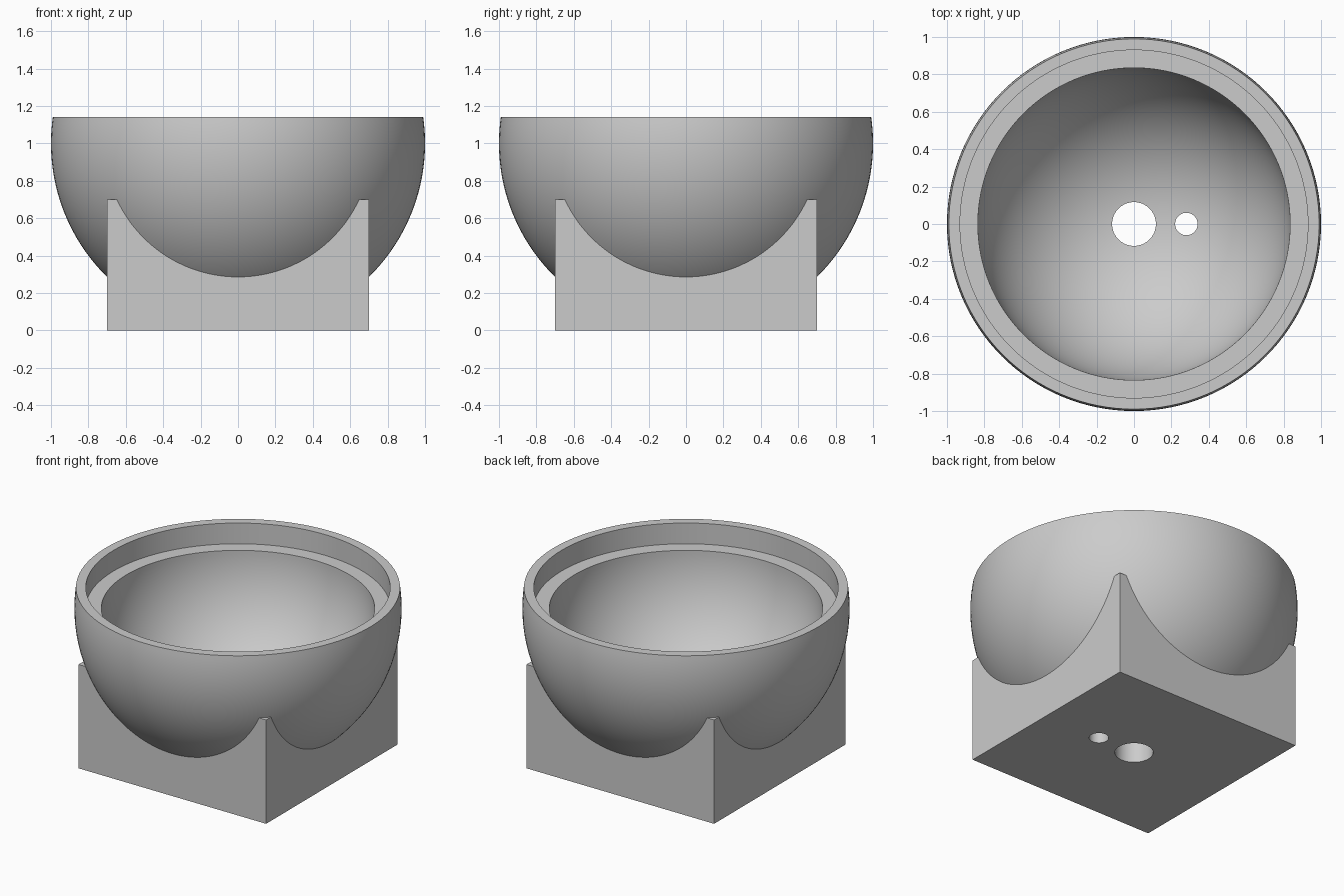
import bpy
import bmesh
import math

cube = bpy.data.objects.get("Cube")
if cube:
    bpy.data.objects.remove(cube, do_unlink=True)

SEGMENTS = 128
RADIUS, INNER = 1.0, 0.835       # outer and inner sphere
CENTRE, RIM = 1.0, 1.14          # sphere centre height and rim height
HALF, BLOCK_TOP = 0.7, 0.7       # square stand

grey = bpy.data.materials.new("light grey")
grey.use_nodes = True
colour = (0.6, 0.6, 0.6, 1)
grey.diffuse_color = colour
grey.node_tree.nodes["Principled BSDF"].inputs["Base Color"].default_value = colour


def add_object(name, bm):
    bmesh.ops.recalc_face_normals(bm, faces=bm.faces)
    mesh = bpy.data.meshes.new(name)
    bm.to_mesh(mesh)
    bm.free()
    mesh.materials.append(grey)
    obj = bpy.data.objects.new(name, mesh)
    bpy.context.collection.objects.link(obj)
    return obj


def lathe(name, profile, x=0, segments=SEGMENTS):
    """Solid of revolution from (radius, height) points, capped at both ends."""
    bm = bmesh.new()
    rings = []
    for r, z in profile:
        turns = [2 * math.pi * i / segments for i in range(segments)]
        rings.append([bm.verts.new((x + r * math.cos(a), r * math.sin(a), z)) for a in turns])
    for low, high in zip(rings, rings[1:]):
        for i in range(segments):
            j = (i + 1) % segments
            bm.faces.new((low[i], low[j], high[j], high[i]))
    bm.faces.new(rings[0][::-1])
    bm.faces.new(rings[-1])
    return add_object(name, bm)


def arc(radius, start, end, steps):
    """Sphere profile between two angles of elevation, in degrees."""
    angles = [math.radians(start + (end - start) * i / steps) for i in range(steps + 1)]
    return [(radius * math.cos(a), CENTRE + radius * math.sin(a)) for a in angles]


def combine(target, other, operation):
    mod = target.modifiers.new(operation.lower(), "BOOLEAN")
    mod.operation = operation
    mod.solver = "EXACT"
    mod.object = other
    bpy.context.view_layer.objects.active = target
    bpy.ops.object.modifier_apply(modifier=mod.name)
    bpy.data.objects.remove(other, do_unlink=True)


# Round bowl body, cut flat at the rim
rim_angle = math.degrees(math.asin((RIM - CENTRE) / RADIUS))
bowl = lathe("bowl_on_square_stand", arc(RADIUS, -87, rim_angle, 56))

# Square stand
bm = bmesh.new()
bmesh.ops.create_cube(bm, size=1)
for v in bm.verts:
    v.co = (v.co.x * 2 * HALF, v.co.y * 2 * HALF, (v.co.z + 0.5) * BLOCK_TOP)
combine(bowl, add_object("square_stand", bm), "UNION")

# Hollow with a stepped ledge under the rim
hollow = arc(INNER, -87, 0, 48) + [(0.93, CENTRE), (0.93, RIM + 0.2)]
combine(bowl, lathe("hollow_cutter", hollow), "DIFFERENCE")

# Drain hole and smaller side hole
for name, x, radius in (("drain_cutter", 0, 0.117), ("side_hole_cutter", 0.28, 0.06)):
    hole = lathe(name, [(radius, -0.2), (radius, 0.6)], x, 64)
    combine(bowl, hole, "DIFFERENCE")

# Smooth the curved surfaces, keep the edges sharp
bpy.ops.object.select_all(action="DESELECT")
bowl.select_set(True)
bpy.context.view_layer.objects.active = bowl
bpy.ops.object.shade_smooth_by_angle(angle=math.radians(25))
